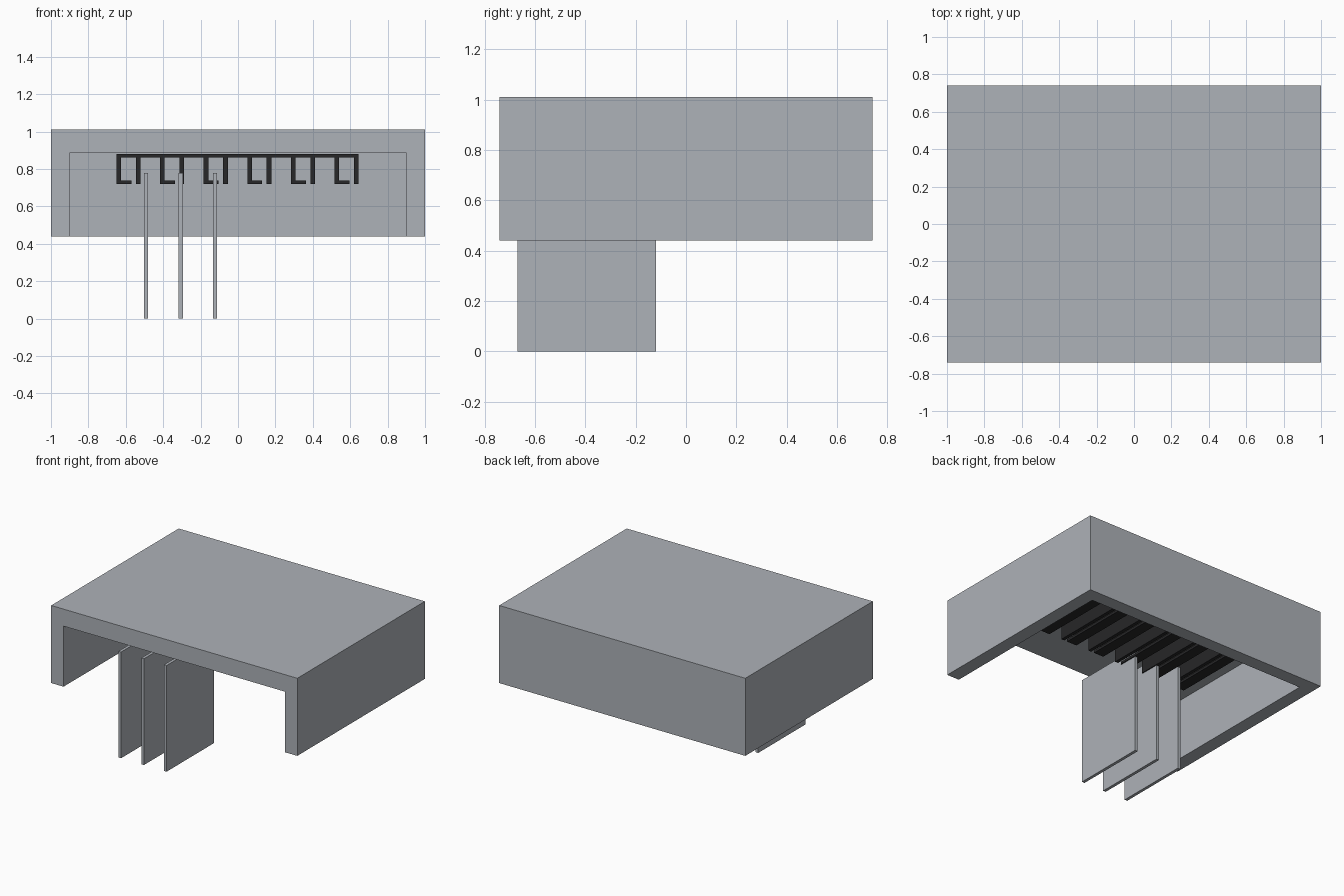
import bpy
import bmesh

if "Cube" in bpy.data.objects:
    bpy.data.objects.remove(bpy.data.objects["Cube"], do_unlink=True)


def material(name, color):
    mat = bpy.data.materials.new(name)
    mat.use_nodes = True
    mat.diffuse_color = (*color, 1)
    mat.node_tree.nodes["Principled BSDF"].inputs["Base Color"].default_value = (*color, 1)
    return mat


grey = material("light grey", (0.42, 0.445, 0.48))
dark = material("charcoal", (0.02, 0.02, 0.021))


def finish(name, bm, mat):
    bmesh.ops.recalc_face_normals(bm, faces=bm.faces)
    mesh = bpy.data.meshes.new(name)
    bm.to_mesh(mesh)
    bm.free()
    mesh.materials.append(mat)
    obj = bpy.data.objects.new(name, mesh)
    bpy.context.collection.objects.link(obj)
    return obj


def box(name, x0, x1, y0, y1, z0, z1, mat):
    bm = bmesh.new()
    bmesh.ops.create_cube(bm, size=1)
    for v in bm.verts:
        v.co = [lo if c < 0 else hi for c, lo, hi in zip(v.co, (x0, y0, z0), (x1, y1, z1))]
    return finish(name, bm, mat)


# Canopy: slab with wall borders, extruded down on the two sides and the back
xs, ys = (-1, -0.9, 0.9, 1), (-0.74, 0.64, 0.74)
top, slab_bottom, wall_bottom = 1.01, 0.885, 0.44

bm = bmesh.new()
grid = [[bm.verts.new((x, y, top)) for x in xs] for y in ys]
cells = [bm.faces.new((grid[j][i], grid[j][i + 1], grid[j + 1][i + 1], grid[j + 1][i]))
         for j in range(len(ys) - 1) for i in range(len(xs) - 1)]


def extrude_down(faces, z, keep):
    result = bmesh.ops.extrude_face_region(bm, geom=faces, use_keep_orig=keep)["geom"]
    for v in result:
        if isinstance(v, bmesh.types.BMVert):
            v.co.z = z
    return [f for f in result if isinstance(f, bmesh.types.BMFace)]


lower = extrude_down(cells, slab_bottom, True)
border = [f for f in lower
          if abs(f.calc_center_median().x) > 0.9 or f.calc_center_median().y > 0.64]
extrude_down(border, wall_bottom, False)
finish("canopy", bm, grey)

# Slotted rack: repeated open channels hanging from one thin plate
rack_top, rack_under, rack_bottom, foot_top = 0.88, 0.862, 0.72, 0.738
front, back = -0.26, 0.64
left, pitch, bar = -0.65, 0.2332, 0.025
channel_width, foot_length = 0.129, 0.08

profile = []
for i in range(6):
    a = left + i * pitch
    b = a + channel_width
    profile += [(a, rack_under), (a, rack_bottom), (a + foot_length, rack_bottom),
                (a + foot_length, foot_top), (a + bar, foot_top), (a + bar, rack_under),
                (b - bar, rack_under), (b - bar, rack_bottom),
                (b, rack_bottom), (b, rack_under)]
profile += [(b, rack_top), (left, rack_top)]
profile.pop(0)

bm = bmesh.new()
face = bm.faces.new([bm.verts.new((x, front, z)) for x, z in profile])
swept = bmesh.ops.extrude_face_region(bm, geom=[face], use_keep_orig=True)["geom"]
for v in swept:
    if isinstance(v, bmesh.types.BMVert):
        v.co.y = back
finish("slotted_rack", bm, dark)

# Thin hanging panels
for i, x in enumerate((-0.492, -0.306, -0.122)):
    box(f"hanging_panel_{i + 1}", x - 0.011, x + 0.011, -0.67, -0.12, 0, 0.78, grey)
